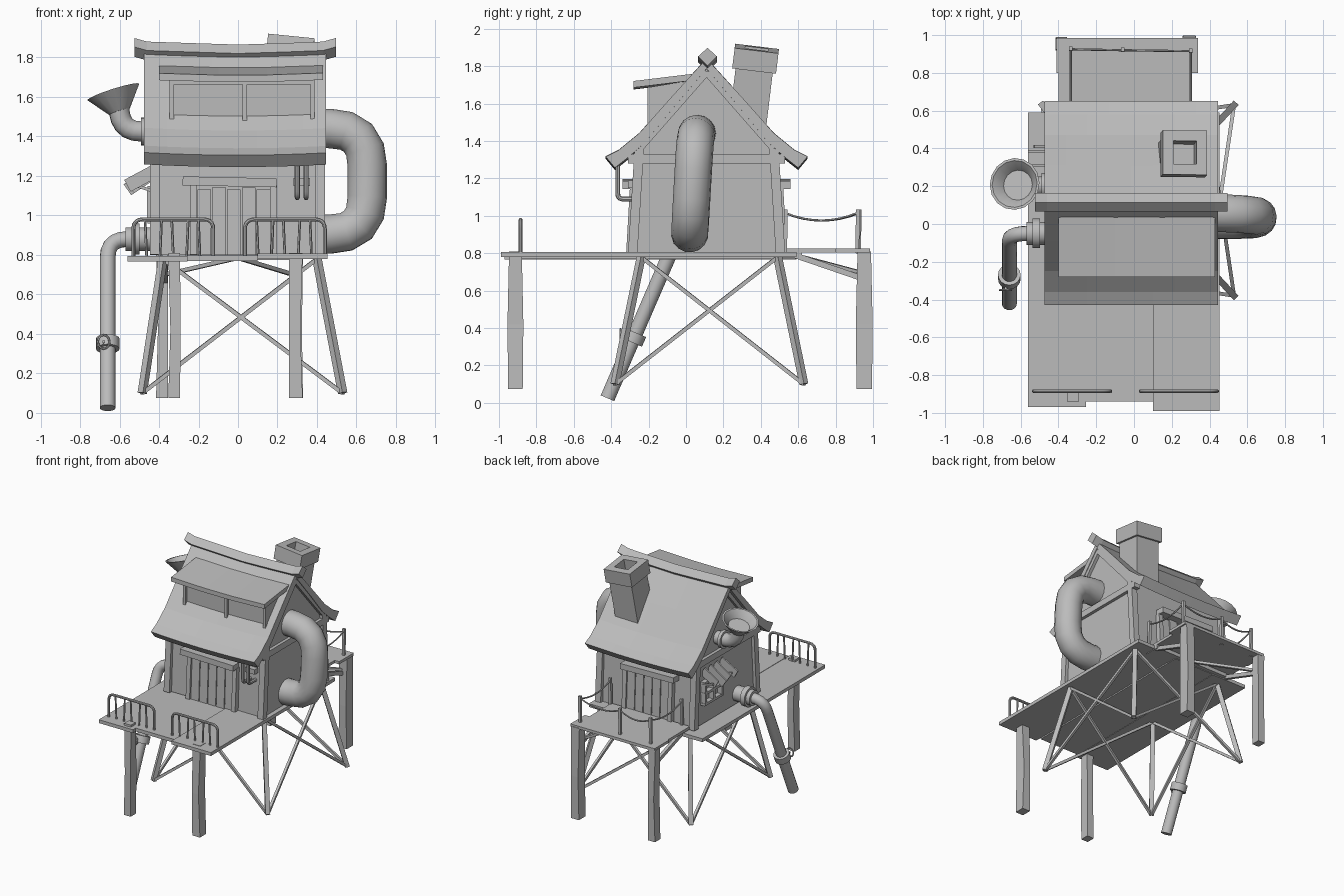
import bpy, bmesh, math
from mathutils import Vector, Matrix

cube = bpy.data.objects.get("Cube")
if cube:
    bpy.data.objects.remove(cube)

grey = bpy.data.materials.new("plain grey")
grey.use_nodes = True
tone = (0.5, 0.5, 0.5, 1)
grey.diffuse_color = tone
grey.node_tree.nodes["Principled BSDF"].inputs["Base Color"].default_value = tone


def loft(name, rings, matrix=None, smooth=False):
    """Skin a list of equal-length point rings and cap both ends."""
    bm = bmesh.new()
    loops = [[bm.verts.new(p) for p in ring] for ring in rings]
    n = len(rings[0])
    for a, b in zip(loops, loops[1:]):
        for i in range(n):
            j = (i + 1) % n
            bm.faces.new((a[i], a[j], b[j], b[i]))
    bm.faces.new(loops[0])
    bm.faces.new(loops[-1])
    if matrix:
        bm.transform(matrix)
    bmesh.ops.recalc_face_normals(bm, faces=bm.faces)
    mesh = bpy.data.meshes.new(name)
    bm.to_mesh(mesh)
    bm.free()
    mesh.materials.append(grey)
    if smooth:
        mesh.shade_smooth()
        mesh.set_sharp_from_angle(angle=math.radians(40))
    ob = bpy.data.objects.new(name, mesh)
    bpy.context.collection.objects.link(ob)
    return ob


def quad(cx, cy, hx, hy, z):
    return [(cx - hx, cy - hy, z), (cx + hx, cy - hy, z), (cx + hx, cy + hy, z), (cx - hx, cy + hy, z)]


def box(name, x0, x1, y0, y1, z0, z1):
    args = (x0 + x1) / 2, (y0 + y1) / 2, (x1 - x0) / 2, (y1 - y0) / 2
    return loft(name, [quad(*args, z0), quad(*args, z1)])


def prism(name, profile, xs, sag=lambda x: 0):
    """Sweep a y-z profile along x."""
    return loft(name, [[(x, y, z + sag(x)) for y, z in profile] for x in xs])


def aim(a, b):
    d = Vector(b) - Vector(a)
    return Matrix.Translation(a) @ d.to_track_quat('Z', 'Y').to_matrix().to_4x4(), d.length


def beam(name, a, b, w, h):
    m, length = aim(a, b)
    return loft(name, [quad(0, 0, w / 2, h / 2, 0), quad(0, 0, w / 2, h / 2, length)], m)


def lathe(name, a, b, profile, sides=16):
    """Turn (radius, fraction along a-b) pairs around the axis a-b."""
    m, length = aim(a, b)
    turn = [math.tau * i / sides for i in range(sides)]
    return loft(name, [[(r * math.cos(t), r * math.sin(t), f * length) for t in turn]
                       for r, f in profile], m, True)


def rounded(pts, rad, steps=5):
    pts = [Vector(p) for p in pts]
    out = [pts[0]]
    for p, q, r in zip(pts, pts[1:], pts[2:]):
        a, b = q + (p - q).normalized() * rad, q + (r - q).normalized() * rad
        for i in range(steps + 1):
            t = i / steps
            out.append(a * (1 - t) ** 2 + q * 2 * t * (1 - t) + b * t * t)
    return out + [pts[-1]]


def tube(name, pts, radius, sides=8):
    pts = [Vector(p) for p in pts]
    rings, normal = [], None
    for i, p in enumerate(pts):
        d = (pts[min(i + 1, len(pts) - 1)] - pts[max(i - 1, 0)]).normalized()
        normal = normal or d.orthogonal()
        normal = (normal - d * normal.dot(d)).normalized()
        side = d.cross(normal)
        rings.append([p + radius * (normal * math.cos(math.tau * k / sides) + side * math.sin(math.tau * k / sides))
                      for k in range(sides)])
    return loft(name, rings, None, True)


# House walls, corner posts and gable trim
prism("house_body", [(-.28, .8), (-.255, 1.36), (.11, 1.8), (.475, 1.36), (.5, .8)], (-.42, .415))
for x in (-.42, .415):
    for y, top in ((-.285, -.25), (.505, .47)):
        beam("corner_post", (x, y, .8), (x, top, 1.36), .05, .05)
    beam("gable_beam", (x, -.31, 1.305), (x, .53, 1.305), .05, .05)
    for s in (-1, 1):
        beam("gable_trim", (x, .11 + s * .36, 1.36), (x, .11, 1.77), .05, .04)

# Curved roof with a slight sag, and upturned ridge beam
upper = [(.54, 1.315), (.47, 1.35), (.36, 1.44), (.2, 1.62)]
lower = [(.17, 1.585), (.33, 1.39), (.42, 1.31), (.49, 1.255)]
outline = [(.11 - y, z) for y, z in upper] + [(.11, 1.84)] + [(.11 + y, z) for y, z in reversed(upper)]
outline += [(.11 + y, z) for y, z in reversed(lower)] + [(.11, 1.785)] + [(.11 - y, z) for y, z in lower]
prism("roof", outline, [-.475 + .115 * i for i in range(9)], lambda x: .06 * x * x - .01)
ridge = [(-.525, 1.853), (-.46, 1.835), (-.25, 1.828), (0, 1.82), (.25, 1.828), (.43, 1.835), (.495, 1.853)]
loft("ridge_beam", [[(x, .065, z), (x, .115, z + .045), (x, .165, z), (x, .115, z - .05)] for x, z in ridge])

# Dormer with two framed windows
prism("dormer", [(-.185, 1.42), (-.185, 1.69), (.06, 1.73), (.06, 1.42)], (-.345, .385))
prism("dormer_roof", [(-.28, 1.68), (-.28, 1.715), (.05, 1.755), (.05, 1.72)], (-.4, -.1, .15, .43),
      lambda x: .06 * x * x - .005)
for x in (-.335, .035, .377):
    box("dormer_mullion", x - .011, x + .011, -.205, -.18, 1.465, 1.69)
for z in (1.465, 1.675):
    box("dormer_rail", -.346, .388, -.205, -.18, z - .012, z + .012)

# Leaning hollow chimney
lean = Matrix.Translation((.225, .325, 1.45)) @ Matrix.Rotation(-.12, 4, 'X') @ Matrix.Rotation(.1, 4, 'Y')
steps = [(.1, -.1), (.1, .34), (.118, .34), (.118, .45), (.062, .45), (.062, .3)]
loft("chimney", [quad(0, 0, h, h, z) for h, z in steps], lean)

# Large side duct
tube("side_duct", rounded([(.4, .06, 1.44), (.655, .05, 1.44), (.655, .02, .905), (.4, .02, .905)], .19, 4), .1, 16)

# Horn vent
tube("horn_pipe", rounded([(-.4, .2, 1.425), (-.59, .2, 1.425), (-.605, .2, 1.56)], .1), .053, 12)
lathe("horn_flange", (-.49, .2, 1.425), (-.465, .2, 1.425), [(.07, 0), (.07, 1)])
lathe("horn", (-.6, .2, 1.525), (-.632, .212, 1.625),
      [(.055, 0), (.138, 1), (.125, 1), (.1, .75), (.08, .45)])

# Drain pipe with flange, collar and valve wheel
foot, bend = Vector((-.66, -.42, .025)), Vector((-.66, -.05, .88))
tube("drain_pipe", rounded([(-.41, -.05, .88), bend, foot], .1), .04, 14)
lathe("drain_flange", (-.57, -.05, .88), (-.41, -.05, .88),
      [(.06, 0), (.06, .2), (.078, .2), (.078, .45), (.06, .45), (.06, 1)])
lathe("drain_collar", foot.lerp(bend, .35), foot.lerp(bend, .41), [(.06, 0), (.06, 1)])
hub = Vector((-.68, -.35, .36))
wheel = [hub + Vector((.03 * math.cos(t), 0, .035 * math.sin(t))) for t in [math.tau * i / 12 for i in range(13)]]
tube("valve_wheel", wheel, .006, 6)
beam("valve_stem", hub, (-.67, -.27, .35), .012, .012)

# Plank doors on the front and back walls
for wall, out in ((-.29, -1), (.51, 1)):
    for i in range(5):
        x = -.205 + i * .075
        beam("door_plank", (x + .034, wall, .8), (x + .034, wall - out * .015, 1.13 + .01 * (i % 2)), .069, .03)
    for x in (-.225, .18):
        beam("door_jamb", (x, wall + out * .01, .8), (x, wall - out * .01, 1.15), .035, .04)
    beam("door_lintel", (-.28, wall + out * .015, 1.175), (.195, wall + out * .015, 1.165), .07, .045)

# Twin water pipes beside the front door
for x in (.3, .345):
    tube("water_pipe", rounded([(x, -.365, 1.33), (x, -.365, 1.09), (x, -.27, 1.09)], .03), .013)
box("pipe_clamp", .28, .365, -.31, -.27, 1.15, 1.19)

# Side window with plank awning
for y in (.19, .295, .4):
    box("window_upright", -.46, -.41, y - .012, y + .012, .97, 1.14)
for z in (.97, 1.055, 1.14):
    box("window_bar", -.458, -.41, .175, .415, z - .01, z + .01)
for i in range(4):
    y = .16 + i * .075
    beam("awning_plank", (-.42, y, 1.225), (-.56 + .015 * (i % 2), y, 1.15 - .01 * (i % 3)), .012, .068)
for y in (.17, .41):
    beam("awning_strut", (-.42, y, 1.12), (-.53, y, 1.155), .015, .015)

# Deck of three wide boards, and the rear landing
for x0, x1, front, z in ((-.56, -.255, -.97, .767), (-.255, .1, -.94, .77), (.1, .452, -.99, .78)):
    box("deck_board", x0, x1, front, .59, z, z + .027)
for x0, x1, y0, y1 in ((-.4, .3, .52, .8), (-.41, .34, .8, .985)):
    box("rear_board", x0, x1, y0, y1, .803, .825)
box("rear_joist", -.36, .3, .5, .62, .775, .803)

# Crooked posts
posts = [(-.323, -.912, .03, .006), (.293, -.912, .034, -.006), (-.385, .953, .03, .005), (.293, .953, .036, 0)]
for x, y, h, bow in posts:
    loft("support_post", [quad(x, y, h, h * 1.15, .075), quad(x + bow, y, h * .85, h * 1.25, .42),
                          quad(x, y, h, h, .81)])
for x in (-.37, .28):
    beam("landing_brace", (x, .58, .79), (x, .93, .67), .025, .03)
beam("landing_tie", (-.37, .92, .7), (.0, .6, .785), .02, .02)
beam("landing_tie", (.28, .92, .7), (.0, .6, .785), .02, .02)

# Splayed trestle legs with crossed braces
tops = [Vector(p) for p in ((-.38, -.24, .78), (.4, -.24, .78), (.4, .49, .78), (-.38, .49, .78))]
feet = [Vector(p) for p in ((-.485, -.38, .1), (.53, -.38, .1), (.53, .63, .1), (-.485, .63, .1))]
for i in range(4):
    j = (i + 1) % 4
    beam("trestle_leg", feet[i], tops[i], .034, .034)
    beam("cross_brace", feet[i], tops[j], .02, .02)
    beam("cross_brace", feet[j], tops[i], .02, .02)

# Front railings
for x0, x1 in ((-.53, -.125), (.035, .44)):
    frame = [(x0, -.885, .79), (x0, -.885, .98), (x1, -.885, .98), (x1, -.885, .79)]
    tube("railing_frame", rounded(frame, .05), .01)
    for i in range(1, 6):
        x = x0 + (x1 - x0) * i / 6
        tube("railing_bar", [(x, -.885, .79), (x + .008 * (-1) ** i, -.885, .98)], .007, 6)

# Rear rope fence
stakes = [(-.335, .53), (-.335, .925), (-.06, .92), (.3, .915), (.3, .53)]
for x, y in stakes:
    beam("rope_stake", (x, y, .8), (x, y + .004, 1.035), .02, .02)
for (xa, ya), (xb, yb) in zip(stakes, stakes[1:]):
    sagging = [(xa + (xb - xa) * t, ya + (yb - ya) * t, 1.015 - .16 * t * (1 - t)) for t in [i / 8 for i in range(9)]]
    tube("rope", sagging, .006, 6)
